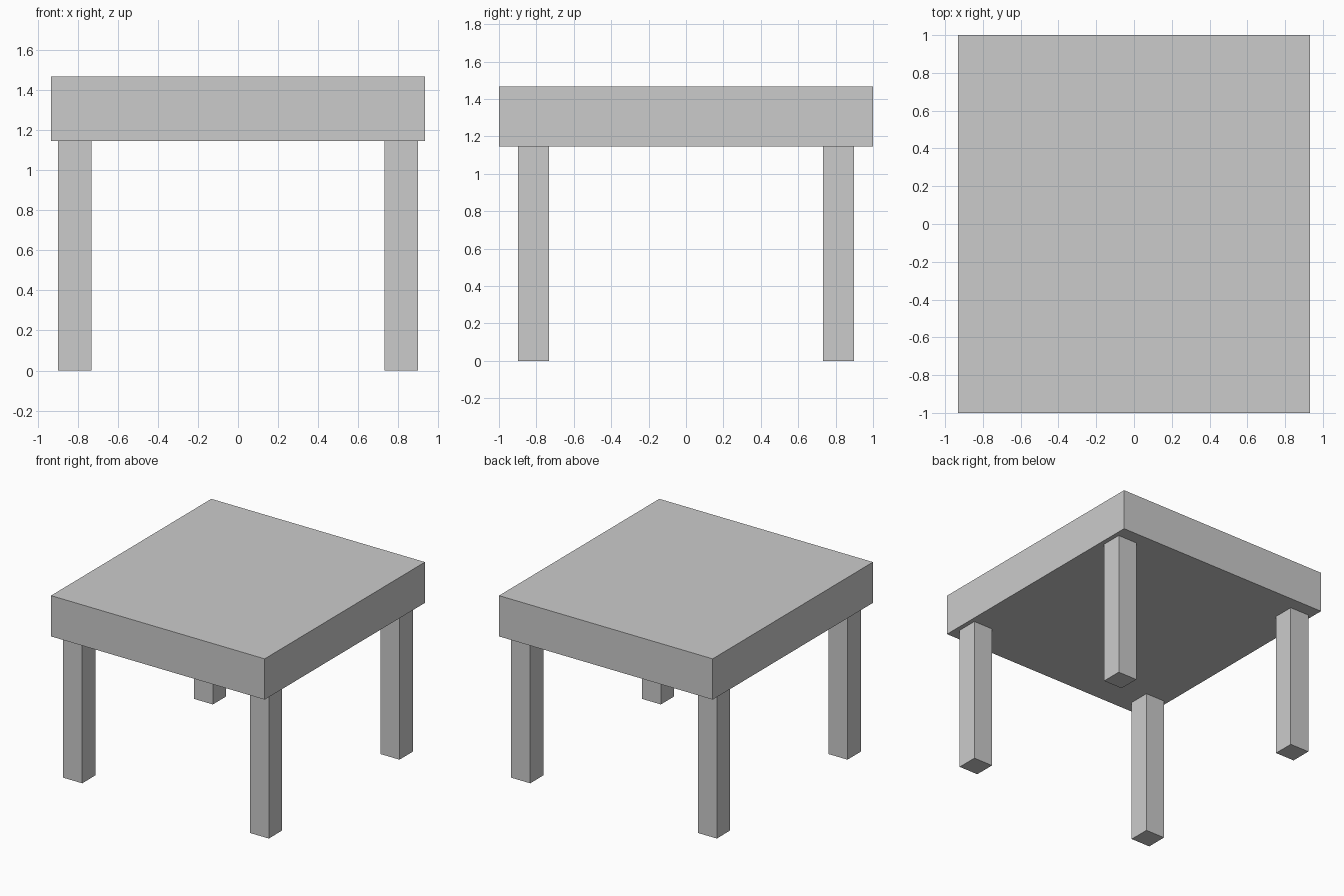
import bpy

if "Cube" in bpy.data.objects:
    bpy.data.objects.remove(bpy.data.objects["Cube"])


def box(name, lo, hi):
    """Add a box spanning two opposite corners."""
    centre = [(a + b) / 2 for a, b in zip(lo, hi)]
    bpy.ops.mesh.primitive_cube_add(size=1, location=centre)
    obj = bpy.context.object
    obj.name = name
    obj.scale = [b - a for a, b in zip(lo, hi)]
    bpy.ops.object.transform_apply(location=False, rotation=False, scale=True)
    return obj


UNDERSIDE = 1.145
LEG_CENTRE, LEG_HALF = 0.815, 0.083

# Thick table top
box("table_top", (-0.933, -1.0, UNDERSIDE), (0.933, 1.0, 1.467))

# Four square legs, set in from the corners
for side, sx in (("left", -1), ("right", 1)):
    for end, sy in (("front", -1), ("back", 1)):
        x, y = sx * LEG_CENTRE, sy * LEG_CENTRE
        box(f"{end}_{side}_leg",
            (x - LEG_HALF, y - LEG_HALF, 0),
            (x + LEG_HALF, y + LEG_HALF, UNDERSIDE))
